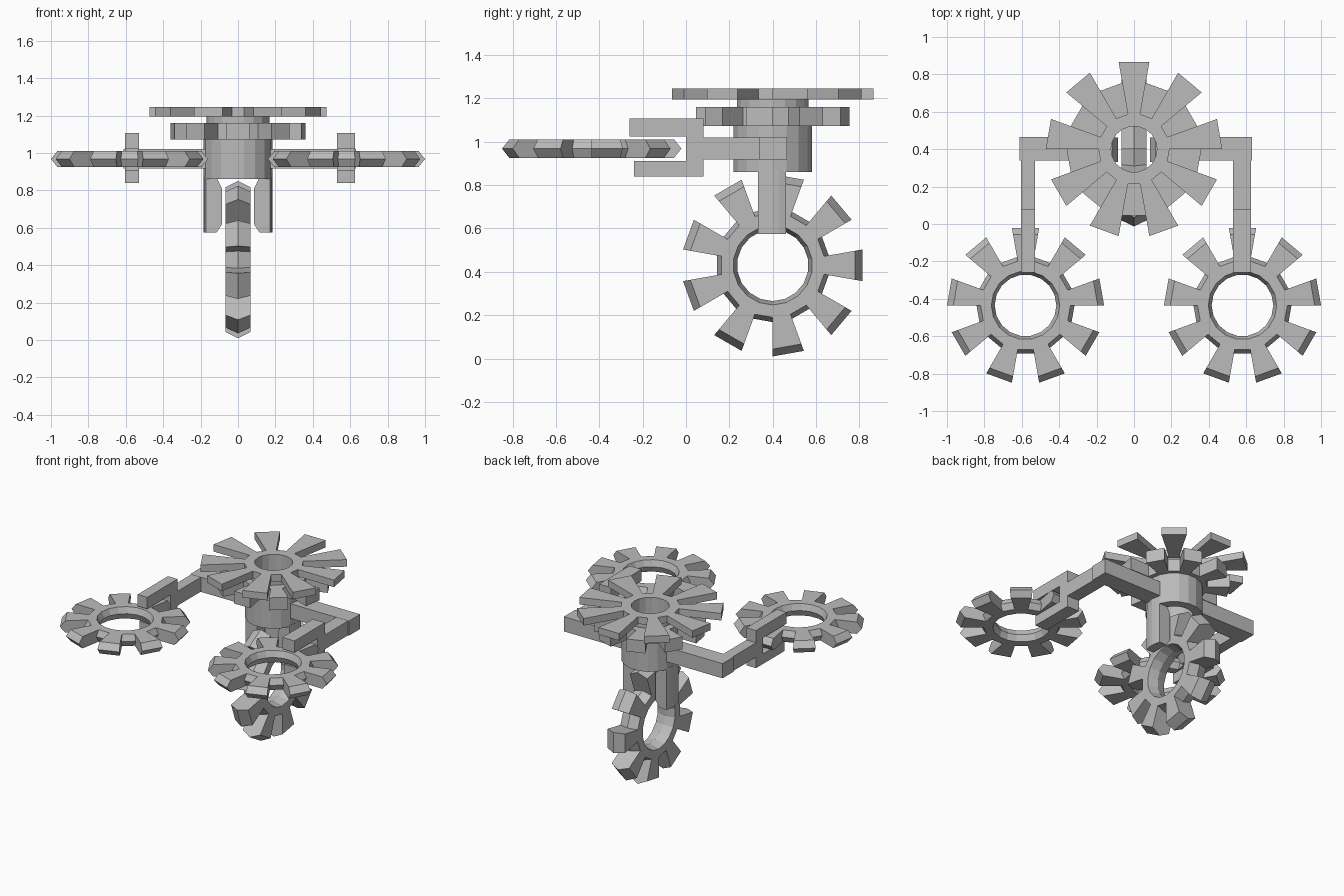
import bpy, bmesh, math
from mathutils import Matrix, Vector

if "Cube" in bpy.data.objects:
    bpy.data.objects.remove(bpy.data.objects["Cube"])

grey = bpy.data.materials.new("metal_grey")
grey.diffuse_color = (0.5, 0.5, 0.5, 1)
grey.use_nodes = True
grey.node_tree.nodes["Principled BSDF"].inputs["Base Color"].default_value = grey.diffuse_color
AXIS_Y = 0.40   # depth of the hub axis
N = 18          # ring segments: nine teeth and nine gaps


def finish(name, bm, matrix=Matrix()):
    bm.transform(matrix)
    bmesh.ops.recalc_face_normals(bm, faces=bm.faces)
    me = bpy.data.meshes.new(name)
    bm.to_mesh(me)
    bm.free()
    me.materials.append(grey)
    ob = bpy.data.objects.new(name, me)
    bpy.context.collection.objects.link(ob)


def gear(name, layers, matrix, first_tooth=90):
    """layers: (hole radius, root radius, tip radius, height), bottom to top"""
    bm = bmesh.new()
    rows = []
    for hole, root, tip, h in layers:
        row = []
        for r in (hole, root, tip):
            ring = []
            for k in range(N):
                a = math.radians(first_tooth - 10 + 20 * k)
                ring.append(bm.verts.new((r * math.cos(a), r * math.sin(a), h)))
            row.append(ring)
        rows.append(row)
    for k in range(N):
        n = (k + 1) % N
        tooth = k % 2 == 0
        # flat top and bottom faces
        for row in (rows[0], rows[-1]):
            for i in range(2 if tooth else 1):
                a, b = row[i], row[i + 1]
                bm.faces.new((a[k], a[n], b[n], b[k]))
        # walls of the hole, gaps and teeth
        for lo, hi in zip(rows, rows[1:]):
            for i in (0, 2 if tooth else 1):
                bm.faces.new((lo[i][k], lo[i][n], hi[i][n], hi[i][k]))
            bm.faces.new((lo[1][k], lo[2][k], hi[2][k], hi[1][k]))
    bm.verts.ensure_lookup_table()
    bmesh.ops.delete(bm, geom=[v for v in bm.verts if not v.link_faces], context='VERTS')
    finish(name, bm, matrix)


def bevelled(half):
    """gear layers with a ridge around the hole, the gaps and the tooth tips"""
    return [(0.183, 0.24, 0.386, -half), (0.165, 0.262, 0.42, 0), (0.183, 0.24, 0.386, half)]


def loft(name, sections):
    """closed solid through matching polygon sections"""
    bm = bmesh.new()
    rings = [[bm.verts.new(p) for p in s] for s in sections]
    bm.faces.new(rings[0])
    bm.faces.new(rings[-1])
    for a, b in zip(rings, rings[1:]):
        for i in range(len(a)):
            j = (i + 1) % len(a)
            bm.faces.new((a[i], a[j], b[j], b[i]))
    finish(name, bm)


def place(x, y, z):
    return Matrix.Translation(Vector((x, y, z)))


# stacked gears on the hub
gear("top_gear", [(0.123, 0.19, 0.472, 1.195), (0.123, 0.19, 0.472, 1.245)],
     place(0, AXIS_Y, 0))
gear("second_gear", [(0.17, 0.215, 0.36, 1.072), (0.17, 0.215, 0.36, 1.16)],
     place(0, AXIS_Y, 0), 270)

# hollow hub, turned from a profile
profile = [(0.123, 0.86), (0.184, 0.86), (0.184, 1.16),
           (0.168, 1.16), (0.168, 1.195), (0.123, 1.195)]
bm = bmesh.new()
rings = []
for k in range(N):
    a = math.radians(20 * k)
    rings.append([bm.verts.new((r * math.cos(a), AXIS_Y + r * math.sin(a), z))
                  for r, z in profile])
for k in range(N):
    a, b = rings[k], rings[(k + 1) % N]
    for i in range(len(profile)):
        j = (i + 1) % len(profile)
        bm.faces.new((a[i], a[j], b[j], b[i]))
finish("hub", bm)

# upright gear under the hub
gear("upright_gear", bevelled(0.068),
     place(0, AXIS_Y, 0.43) @ Matrix.Rotation(math.pi / 2, 4, 'Y'))

fork = [(0.46, 0.918), (0.08, 0.918), (0.08, 0.84), (-0.24, 0.84), (-0.24, 0.91),
        (0, 0.91), (0, 1.025), (-0.26, 1.025), (-0.26, 1.107), (0.08, 1.107),
        (0.08, 1.02), (0.46, 1.02)]

for side, label, outer in ((-1, "left", 0.605), (1, "right", 0.625)):
    # flat gear held by the fork
    gear(label + "_gear", bevelled(0.042), place(side * 0.58, -0.435, 0.968))
    # fork reaching forward around the gear
    loft(label + "_fork", [[(side * x, y, z) for y, z in fork] for x in (0.53, outer)])
    # crossbar from the hub to the fork
    loft(label + "_crossbar", [[(side * x, y, z) for y, z in
         ((0.34, 0.917), (0.465, 0.917), (0.465, 1.021), (0.34, 1.021))]
         for x in (0.165, outer + 0.007)])
    # hanging bracket, curved outside and chamfered inside
    sections = []
    for d in (-0.065, -0.032, 0, 0.032, 0.065):
        xo = math.sqrt(0.184 ** 2 - d ** 2)
        sections.append([(side * x, AXIS_Y - 0.003 + d, z) for x, z in
                         ((0.115, 0.575), (xo, 0.575), (xo, 0.87),
                          (0.115, 0.87), (0.085, 0.81), (0.085, 0.62))])
    loft(label + "_bracket", sections)
